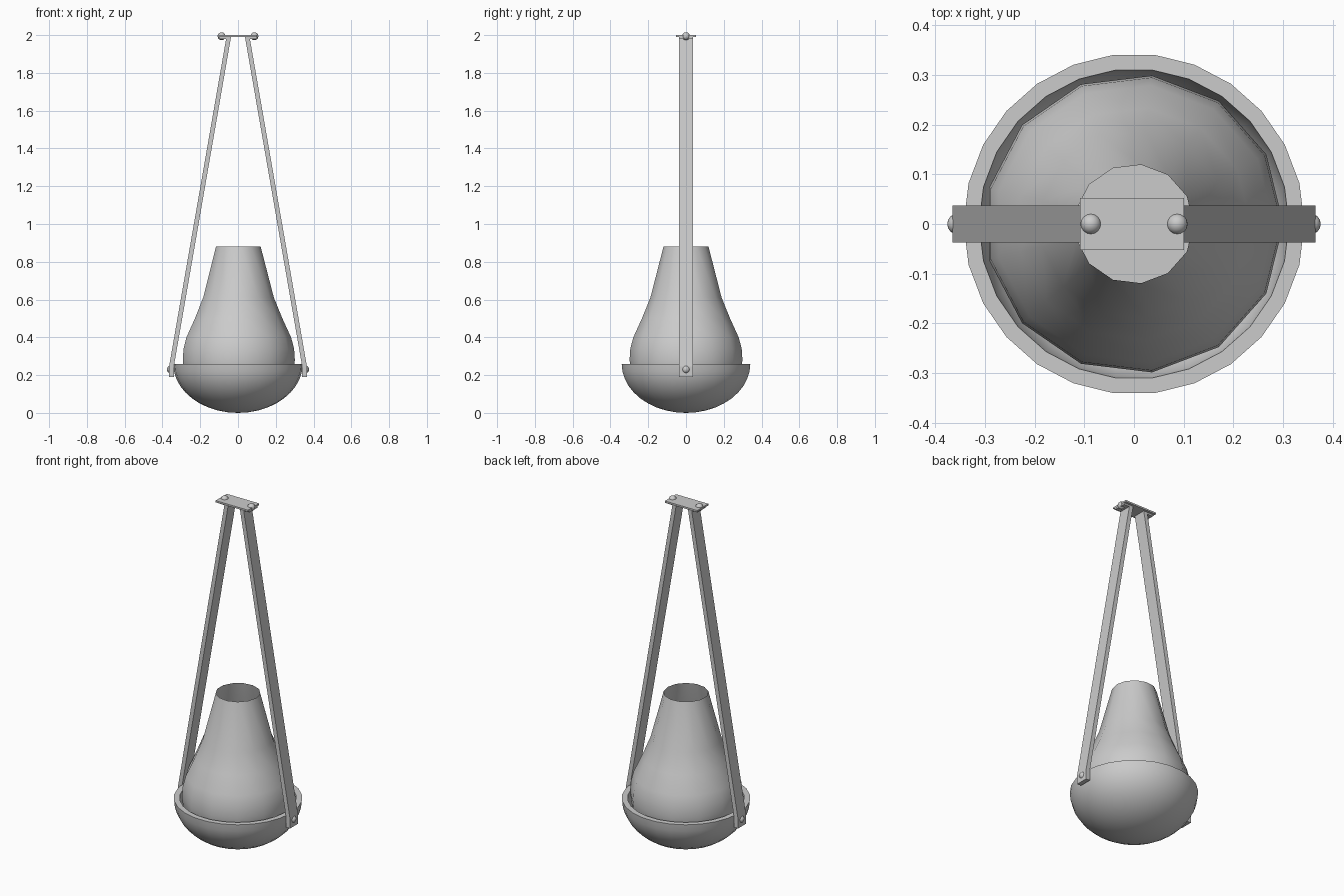
import bpy, bmesh, math
from mathutils import Vector

cube = bpy.data.objects.get("Cube")
if cube:
    bpy.data.objects.remove(cube, do_unlink=True)

grey = bpy.data.materials.new("plain grey")
grey.use_nodes = True
COLOUR = (0.6, 0.6, 0.6, 1)
grey.diffuse_color = COLOUR
grey.node_tree.nodes["Principled BSDF"].inputs["Base Color"].default_value = COLOUR


def finish(name, bm, angle=None, recalc=True):
    if recalc:
        bmesh.ops.recalc_face_normals(bm, faces=bm.faces)
    mesh = bpy.data.meshes.new(name)
    bm.to_mesh(mesh)
    bm.free()
    mesh.materials.append(grey)
    ob = bpy.data.objects.new(name, mesh)
    bpy.context.collection.objects.link(ob)
    if angle:
        bpy.ops.object.select_all(action='DESELECT')
        ob.select_set(True)
        bpy.context.view_layer.objects.active = ob
        bpy.ops.object.shade_smooth_by_angle(angle=math.radians(angle))
    return ob


def lathe(name, profile, sides, angle):
    """Spin (radius, height) points around the z axis."""
    bm = bmesh.new()
    verts = [bm.verts.new((r, 0, z)) for r, z in profile]
    edges = [bm.edges.new(pair) for pair in zip(verts, verts[1:])]
    bmesh.ops.spin(bm, geom=verts + edges, cent=(0, 0, 0), axis=(0, 0, 1),
                   angle=math.tau, steps=sides, use_duplicate=False)
    bmesh.ops.remove_doubles(bm, verts=bm.verts, dist=0.0005)
    return finish(name, bm, angle)


def arc(radius, rim, depth, steps=10):
    """Quarter ellipse from the bottom pole up to the rim."""
    return [(radius * math.sin(t), rim - depth * math.cos(t))
            for t in (math.pi / 2 * i / steps for i in range(steps + 1))]


def box(name, size, centre):
    bm = bmesh.new()
    bmesh.ops.create_cube(bm, size=1)
    for v in bm.verts:
        v.co = Vector(a * b for a, b in zip(v.co, size)) + Vector(centre)
    return finish(name, bm)


def rivet(name, centre, radius=0.021):
    bm = bmesh.new()
    bmesh.ops.create_uvsphere(bm, u_segments=16, v_segments=10, radius=radius)
    bmesh.ops.translate(bm, verts=bm.verts, vec=centre)
    return finish(name, bm, 40)


def strap(name, side):
    """Bent flat bar: lower tab, long slanted run, tab under the plate."""
    outer = [(0.365, 0.19), (0.365, 0.245), (0.063, 1.98), (0.1, 1.98), (0.1, 1.99)]
    inner = [(0.037, 1.99), (0.339, 0.25), (0.339, 0.19)]
    bm = bmesh.new()
    face = bm.faces.new([bm.verts.new((side * x, -0.037, z)) for x, z in outer + inner])
    new = bmesh.ops.extrude_face_region(bm, geom=[face])["geom"]
    bmesh.ops.translate(bm, vec=(0, 0.074, 0),
                        verts=[g for g in new if isinstance(g, bmesh.types.BMVert)])
    return finish(name, bm)


# Bowl with a thick rim
lathe("bowl", arc(0.343, 0.26, 0.26) + arc(0.312, 0.26, 0.23)[::-1], 26, 40)

# Open-topped shade with a closed base resting in the bowl
shade = [(0.12, 0.88), (0.19, 0.61), (0.235, 0.5), (0.281, 0.4),
         (0.297, 0.34), (0.301, 0.28), (0.293, 0.21), (0.26, 0.15), (0, 0.15)]
lathe("shade", shade, 13, 50)

# Ceiling plate
box("ceiling_plate", (0.21, 0.104, 0.01), (-0.004, 0, 1.995))

# Straps and their rivets
for side, word in ((1, "left"), (-1, "right")):
    strap(word + "_strap", side)
    rivet(word + "_lower_rivet", (side * 0.355, 0, 0.23))
    rivet(word + "_upper_rivet", (side * 0.087, 0, 1.994))
